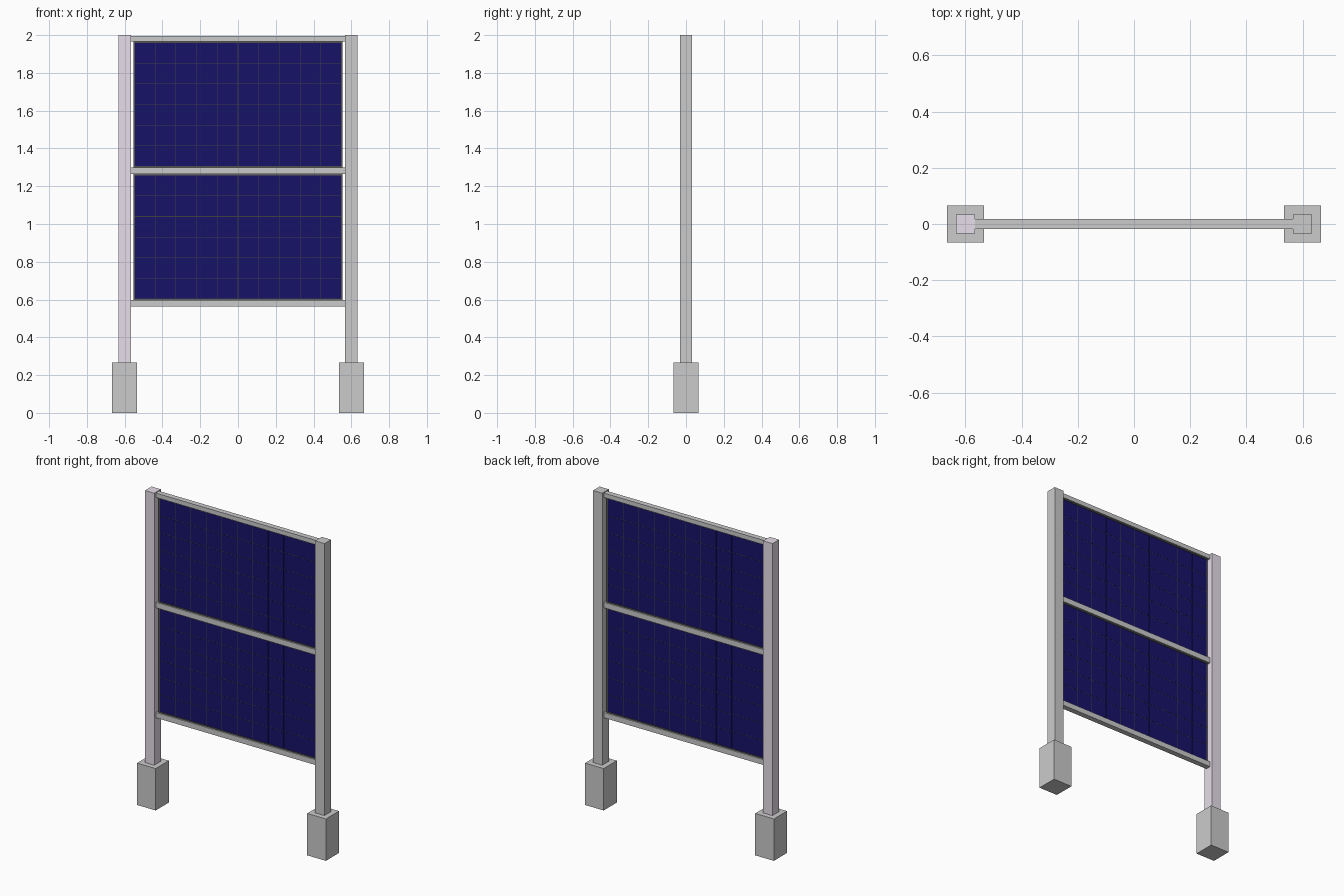
import bpy, bmesh
from mathutils import Matrix, Vector

if "Cube" in bpy.data.objects:
    bpy.data.objects.remove(bpy.data.objects["Cube"])


def material(name, rgb):
    m = bpy.data.materials.new(name)
    m.diffuse_color = (*rgb, 1)
    m.use_nodes = True
    m.node_tree.nodes["Principled BSDF"].inputs["Base Color"].default_value = m.diffuse_color
    return m


navy = material("cell_blue", (0.008, 0.006, 0.14))
trim = material("dark_trim", (0.12, 0.12, 0.11))
seam = material("seam_olive", (0.05, 0.05, 0.06))
lilac = material("pale_lilac", (0.80, 0.73, 0.82))


def boxes(name, extents, mat=None):
    """One object from a list of (x0, x1, y0, y1, z0, z1) boxes."""
    bm = bmesh.new()
    for x0, x1, y0, y1, z0, z1 in extents:
        centre = Vector((x0 + x1, y0 + y1, z0 + z1)) / 2
        size = Matrix.Diagonal((x1 - x0, y1 - y0, z1 - z0, 1))
        bmesh.ops.create_cube(bm, size=1, matrix=Matrix.Translation(centre) @ size)
    mesh = bpy.data.meshes.new(name)
    bm.to_mesh(mesh)
    bm.free()
    ob = bpy.data.objects.new(name, mesh)
    bpy.context.collection.objects.link(ob)
    if mat:
        mesh.materials.append(mat)
    return ob


# Posts and their footings
for side, x, mat in (("left", -0.6, lilac), ("right", 0.6, None)):
    boxes(side + "_post", [(x - 0.033, x + 0.033, -0.033, 0.033, 0.26, 2.0)], mat)
    boxes(side + "_footing", [(x - 0.066, x + 0.066, -0.066, 0.066, 0, 0.267)])

# Horizontal rails between the posts
for name, z0, z1 in (("bottom_rail", 0.563, 0.597),
                     ("middle_rail", 1.264, 1.299),
                     ("top_rail", 1.967, 1.995)):
    boxes(name, [(-0.572, 0.572, -0.017, 0.017, z0, z1)])

# Two framed panels, each a 10 x 6 grid of cells showing on both faces
W, F, GAP, COLS, ROWS = 0.554, 0.006, 0.0015, 10, 6
for label, z0, z1 in (("lower", 0.597, 1.264), ("upper", 1.299, 1.967)):
    d = 0.009
    boxes(label + "_panel_frame", [
        (-W, -W + F, -d, d, z0, z1), (W - F, W, -d, d, z0, z1),
        (-W + F, W - F, -d, d, z0, z0 + F), (-W + F, W - F, -d, d, z1 - F, z1)], trim)
    boxes(label + "_panel_backing",
          [(-W + F, W - F, -0.006, 0.006, z0 + F, z1 - F)], seam)
    w, h = 2 * (W - F) / COLS, (z1 - z0 - 2 * F) / ROWS
    cells = []
    for i in range(COLS):
        for j in range(ROWS):
            x, z = -W + F + i * w, z0 + F + j * h
            cells.append((x + GAP, x + w - GAP, -0.007, 0.007, z + GAP, z + h - GAP))
    boxes(label + "_panel_cells", cells, navy)
